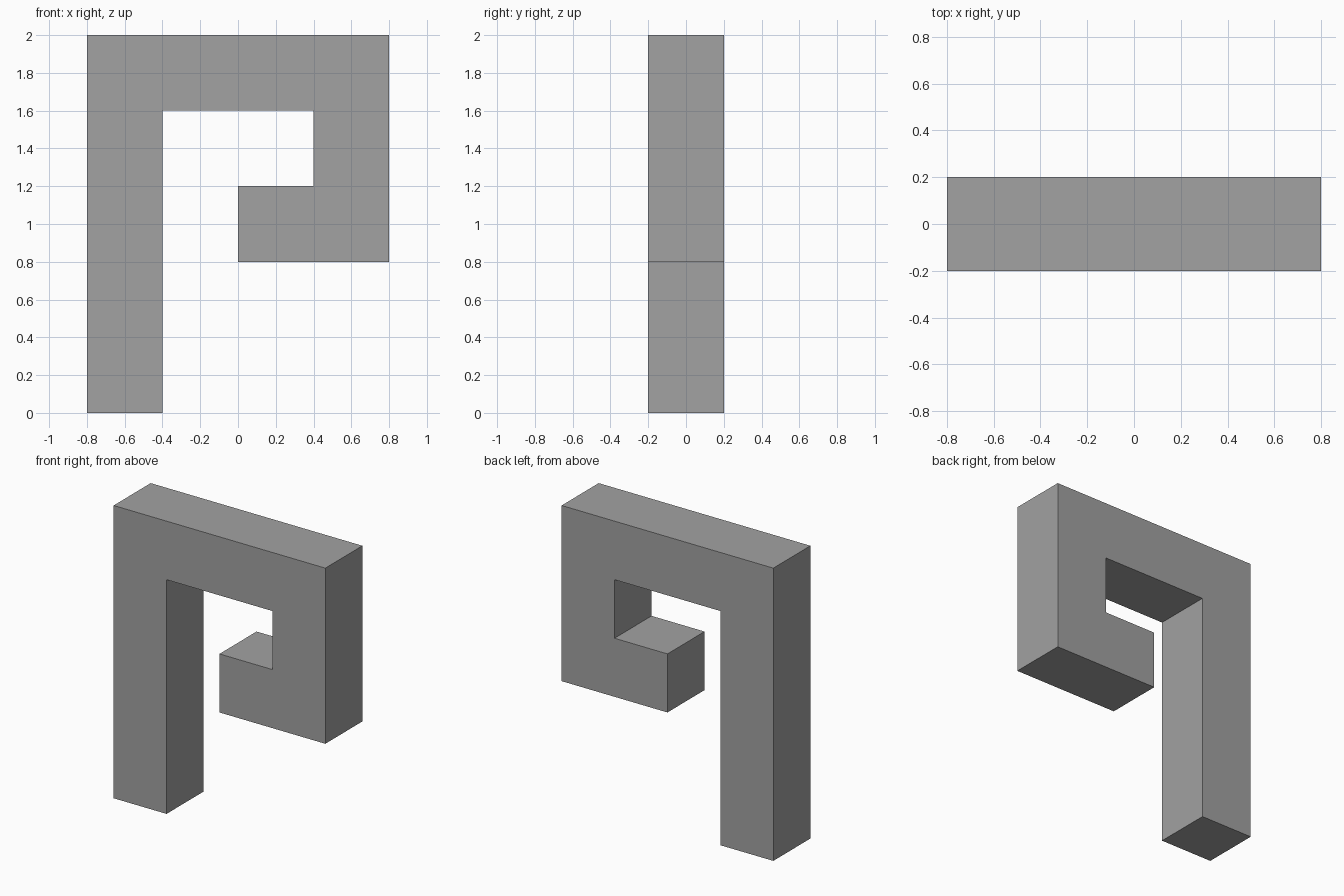
import bpy
import bmesh

cube = bpy.data.objects.get("Cube")
if cube:
    bpy.data.objects.remove(cube, do_unlink=True)

# Plain grey material
GREY = (0.36, 0.36, 0.36, 1.0)
mat = bpy.data.materials.new("plain_grey")
mat.use_nodes = True
mat.diffuse_color = GREY
mat.node_tree.nodes["Principled BSDF"].inputs["Base Color"].default_value = GREY

# Hooked bar: side outline extruded through the depth
HALF_DEPTH = 0.2
outline = [(-0.8, 0), (-0.4, 0), (-0.4, 1.6), (0.4, 1.6), (0.4, 1.2),
           (0, 1.2), (0, 0.8), (0.8, 0.8), (0.8, 2), (-0.8, 2)]

bm = bmesh.new()
front = bm.faces.new([bm.verts.new((x, -HALF_DEPTH, z)) for x, z in outline])
extruded = bmesh.ops.extrude_face_region(bm, geom=[front], use_keep_orig=True)
back_verts = [g for g in extruded["geom"] if isinstance(g, bmesh.types.BMVert)]
bmesh.ops.translate(bm, verts=back_verts, vec=(0, 2 * HALF_DEPTH, 0))
bmesh.ops.recalc_face_normals(bm, faces=bm.faces)

mesh = bpy.data.meshes.new("hooked_bar")
bm.to_mesh(mesh)
bm.free()
mesh.materials.append(mat)
bpy.context.collection.objects.link(bpy.data.objects.new("hooked_bar", mesh))
